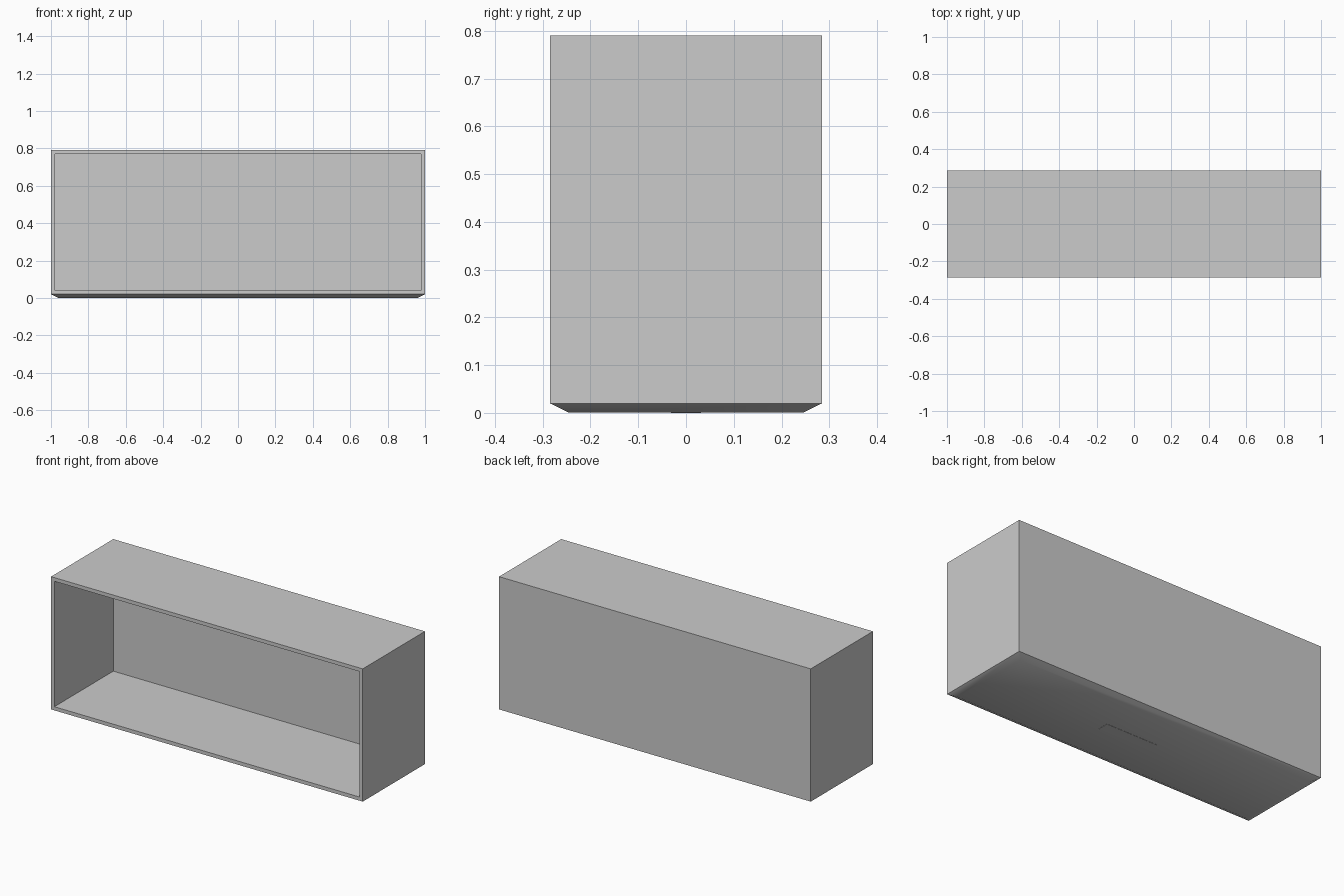
import bpy
import bmesh
import math
from mathutils import Matrix

WIDTH, DEPTH, TOP, LIP = 2.0, 0.57, 0.79, 0.02
WALL = 0.03      # panel thickness
TAPER = 0.055    # how far the underside draws in

if "Cube" in bpy.data.objects:
    bpy.data.objects.remove(bpy.data.objects["Cube"], do_unlink=True)

grey = bpy.data.materials.new("light_grey")
grey.use_nodes = True
colour = (0.6, 0.6, 0.6, 1)
grey.diffuse_color = colour
grey.node_tree.nodes["Principled BSDF"].inputs["Base Color"].default_value = colour


def box(bm, size, centre):
    verts = bmesh.ops.create_cube(bm, size=1)["verts"]
    bmesh.ops.scale(bm, vec=size, verts=verts)
    bmesh.ops.translate(bm, vec=centre, verts=verts)


def facing(bm, axis, sign):
    bm.normal_update()
    return max(bm.faces, key=lambda f: sign * f.normal[axis])


def finish(bm, name):
    mesh = bpy.data.meshes.new(name)
    bm.to_mesh(mesh)
    bm.free()
    mesh.materials.append(grey)
    obj = bpy.data.objects.new(name, mesh)
    bpy.context.collection.objects.link(obj)
    return obj


# Hollow box, open at the front, with a tapered underside
bm = bmesh.new()
box(bm, (WIDTH, DEPTH, TOP - LIP), (0, 0, (TOP + LIP) / 2))
front = facing(bm, 1, -1)
under = facing(bm, 2, -1)

bmesh.ops.inset_individual(bm, faces=[front], thickness=WALL)
bmesh.ops.inset_individual(bm, faces=[front], thickness=0)
bmesh.ops.translate(bm, vec=(0, DEPTH - WALL, 0), verts=front.verts)

bmesh.ops.inset_individual(bm, faces=[under], thickness=TAPER)
bmesh.ops.translate(bm, vec=(0, 0, 0.001 - LIP), verts=under.verts)
bmesh.ops.recalc_face_normals(bm, faces=bm.faces)
shell = finish(bm, "cabinet_shell")

# Small flat plate on the underside
bm = bmesh.new()
box(bm, (0.33, 0.062, 0.002), (0.04, 0, 0.001))
finish(bm, "underside_plate")

# Smooth the shallow taper, keep the box edges sharp
bpy.ops.object.select_all(action="DESELECT")
shell.select_set(True)
bpy.context.view_layer.objects.active = shell
bpy.ops.object.shade_smooth_by_angle(angle=math.radians(30))
